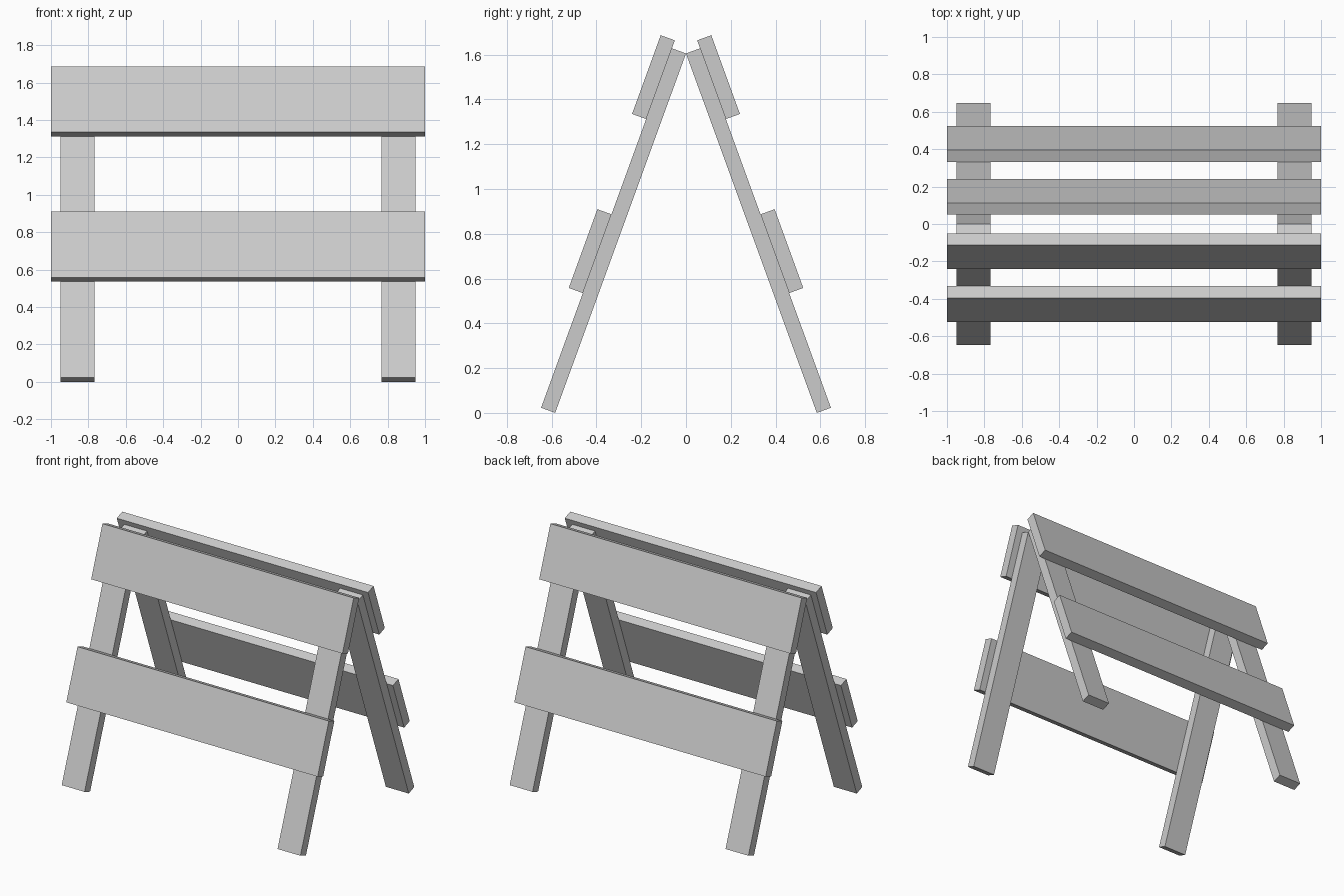
import bpy
from math import radians, sin, cos

if "Cube" in bpy.data.objects:
    bpy.data.objects.remove(bpy.data.objects["Cube"])

TILT = radians(20)      # lean of each side frame
APEX = 1.605            # height of the line where the frames meet
T = 0.067               # plank thickness


def plank(name, side, x, width, start, end, depth):
    """Box lying in a leaning frame: start/end run down from the apex, depth runs outward."""
    n, d = depth + T / 2, (start + end) / 2
    loc = (x, side * (n * cos(TILT) + d * sin(TILT)),
           APEX + n * sin(TILT) - d * cos(TILT))
    bpy.ops.mesh.primitive_cube_add(size=1, location=loc, rotation=(side * TILT, 0, 0))
    ob = bpy.context.object
    ob.name = name
    ob.scale = (width, T, end - start)
    bpy.ops.object.transform_apply(location=False, rotation=False, scale=True)


for label, side in (("front", -1), ("back", 1)):
    # Pair of legs
    for end, x in (("left", -0.859), ("right", 0.859)):
        plank(f"{label}_{end}_leg", side, x, 0.182, 0, 1.708, 0)
    # Boards on the outer face of the legs
    plank(f"{label}_upper_board", side, 0, 2, -0.038, 0.336, T)
    plank(f"{label}_lower_board", side, 0, 2, 0.789, 1.163, T)
